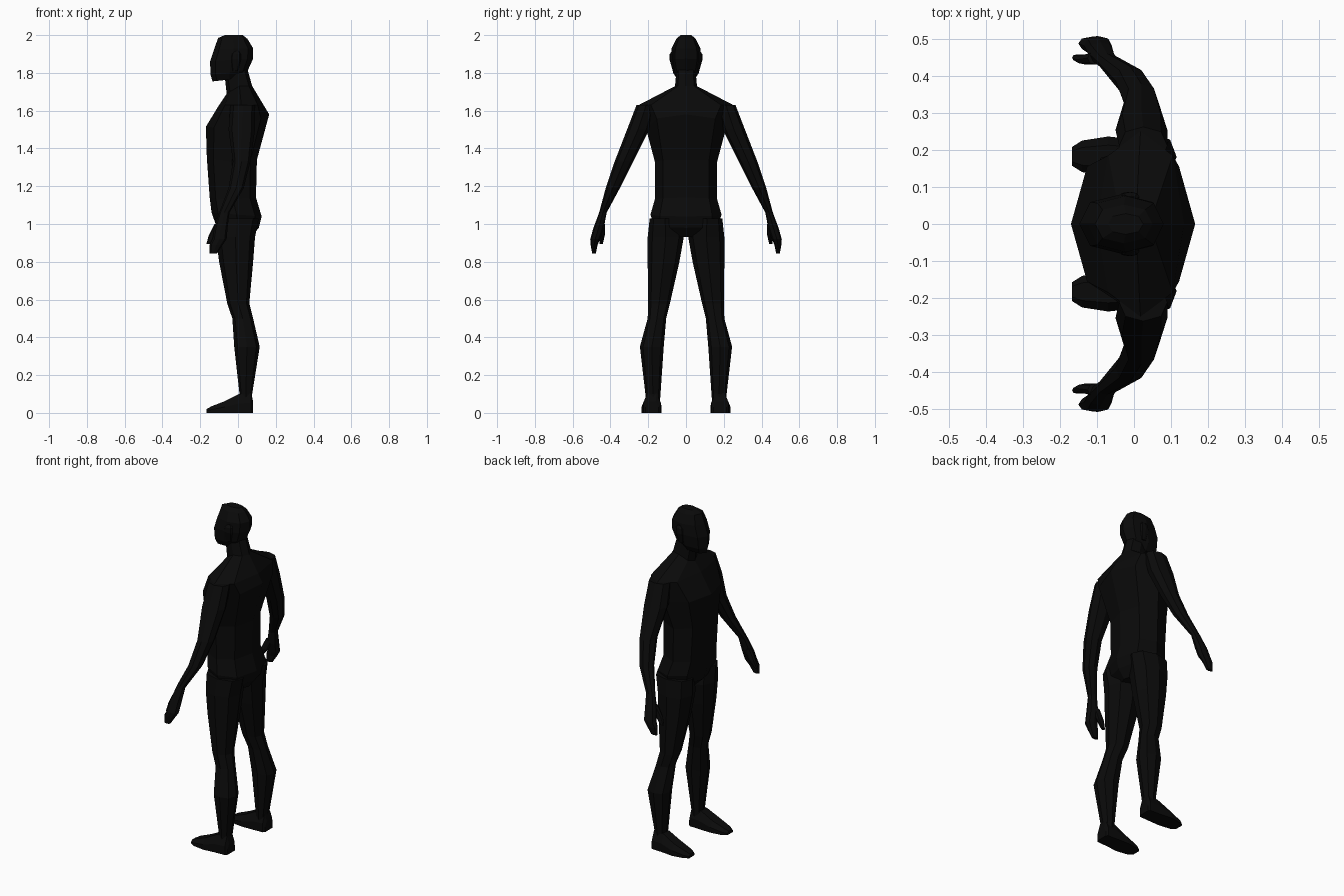
import bpy, bmesh
from mathutils import Vector

black = bpy.data.materials.new("matte black")
black.diffuse_color = (0.003, 0.003, 0.003, 1)


def section(x0, x1, y0, y1, zf, zs=None, zb=None, c=0.74):
    """Eight-sided horizontal section; the height may differ at front, sides and back."""
    zs = zf if zs is None else zs
    zb = zf if zb is None else zb
    cx, cy, rx, ry = (x0 + x1) / 2, (y0 + y1) / 2, (x1 - x0) / 2, (y1 - y0) / 2
    pts = []
    for u, v in ((-1, 0), (-c, -c), (0, -1), (c, -c), (1, 0), (c, c), (0, 1), (-c, c)):
        end = zf if u < 0 else zb
        pts.append(Vector((cx + u * rx, cy + v * ry, zs + (end - zs) * abs(u))))
    return pts


def loft(name, rings, mirrored=False):
    """Skin a list of equal rings and cap both ends."""
    bm = bmesh.new()
    loops = [[bm.verts.new(p) for p in r] for r in rings]
    n = len(loops[0])
    for a, b in zip(loops, loops[1:]):
        for i in range(n):
            j = (i + 1) % n
            bm.faces.new((a[i], a[j], b[j], b[i]))
    bm.faces.new(loops[0])
    bm.faces.new(loops[-1])
    bmesh.ops.recalc_face_normals(bm, faces=bm.faces)
    mesh = bpy.data.meshes.new(name)
    bm.to_mesh(mesh)
    bm.free()
    mesh.materials.append(black)
    ob = bpy.data.objects.new(name, mesh)
    bpy.context.collection.objects.link(ob)
    if mirrored:
        ob.modifiers.new("mirror", 'MIRROR').use_axis = (False, True, False)
    return ob


# torso and neck: front x, back x, half width, front/side/back height
loft("torso", [section(a, b, -w, w, *z) for a, b, w, *z in (
    (-0.06, 0.07, 0.06, 0.94, 0.94, 0.93),
    (-0.115, 0.11, 0.17, 0.99, 0.99, 0.98),
    (-0.14, 0.125, 0.188, 1.06, 1.05, 1.04),
    (-0.15, 0.095, 0.165, 1.14, 1.13, 1.14),
    (-0.165, 0.10, 0.165, 1.35, 1.33, 1.34),
    (-0.17, 0.165, 0.21, 1.515, 1.50, 1.58),
    (-0.10, 0.135, 0.25, 1.63, 1.63, 1.63),
    (-0.06, 0.075, 0.058, 1.69, 1.73, 1.73),
    (-0.07, 0.05, 0.052, 1.78, 1.80, 1.82))])

# head, chin to crown
loft("head", [section(a, b, -w, w, *z) for a, b, w, *z in (
    (-0.135, 0.045, 0.045, 1.755, 1.765, 1.80),
    (-0.145, 0.055, 0.068, 1.79, 1.80, 1.82),
    (-0.148, 0.08, 0.080, 1.86, 1.87, 1.875),
    (-0.125, 0.08, 0.076, 1.93, 1.93, 1.93),
    (-0.105, 0.05, 0.052, 1.985, 1.98, 1.98),
    (-0.07, 0.025, 0.028, 2.0, 2.0, 2.0))])

# ears
loft("ear", [section(a, b, 0.06, w, z) for a, b, w, z in (
    (-0.03, 0.0, 0.07, 1.81), (-0.04, 0.015, 0.087, 1.87),
    (-0.035, 0.015, 0.086, 1.90), (-0.02, 0.005, 0.075, 1.915))], True)

# arm, shoulder to fingertips: front x, back x, inner y, outer y, height
loft("arm", [section(*r) for r in (
    (-0.04, 0.09, 0.16, 0.262, 1.63),
    (-0.05, 0.09, 0.195, 0.312, 1.50),
    (-0.027, 0.066, 0.28, 0.378, 1.33),
    (-0.05, 0.03, 0.35, 0.425, 1.19),
    (-0.10, -0.045, 0.42, 0.46, 1.06),
    (-0.125, -0.055, 0.435, 0.49, 0.98),
    (-0.135, -0.06, 0.455, 0.507, 0.92),
    (-0.15, -0.08, 0.468, 0.505, 0.89),
    (-0.15, -0.11, 0.477, 0.497, 0.845))], True)

# thumb
loft("thumb", [section(*r) for r in (
    (-0.125, -0.08, 0.43, 0.465, 1.0),
    (-0.155, -0.105, 0.43, 0.457, 0.94),
    (-0.167, -0.145, 0.44, 0.457, 0.895))], True)

# leg, hip to ankle
loft("leg", [section(*r) for r in (
    (-0.12, 0.11, 0.03, 0.192, 1.03),
    (-0.117, 0.09, 0.012, 0.203, 0.93),
    (-0.10, 0.08, 0.035, 0.203, 0.80),
    (-0.057, 0.06, 0.085, 0.20, 0.58),
    (-0.03, 0.08, 0.105, 0.203, 0.50),
    (-0.02, 0.115, 0.118, 0.244, 0.35),
    (0.008, 0.075, 0.135, 0.215, 0.10),
    (0.01, 0.075, 0.14, 0.21, 0.03))], True)


def foot_ring(x, y0, y1, h):
    """Upright section with a flat sole and bevelled top."""
    m = (y1 - y0) * 0.22
    return [Vector((x, y, z)) for y, z in (
        (y0, 0), (y1, 0), (y1, h * 0.5), (y1 - m, h), (y0 + m, h), (y0, h * 0.5))]


# foot, heel to toe
loft("foot", [foot_ring(*r) for r in (
    (0.08, 0.145, 0.215, 0.06), (0.07, 0.135, 0.225, 0.105),
    (0.005, 0.132, 0.228, 0.10), (-0.07, 0.13, 0.236, 0.062),
    (-0.14, 0.14, 0.225, 0.035), (-0.167, 0.157, 0.208, 0.02))], True)
